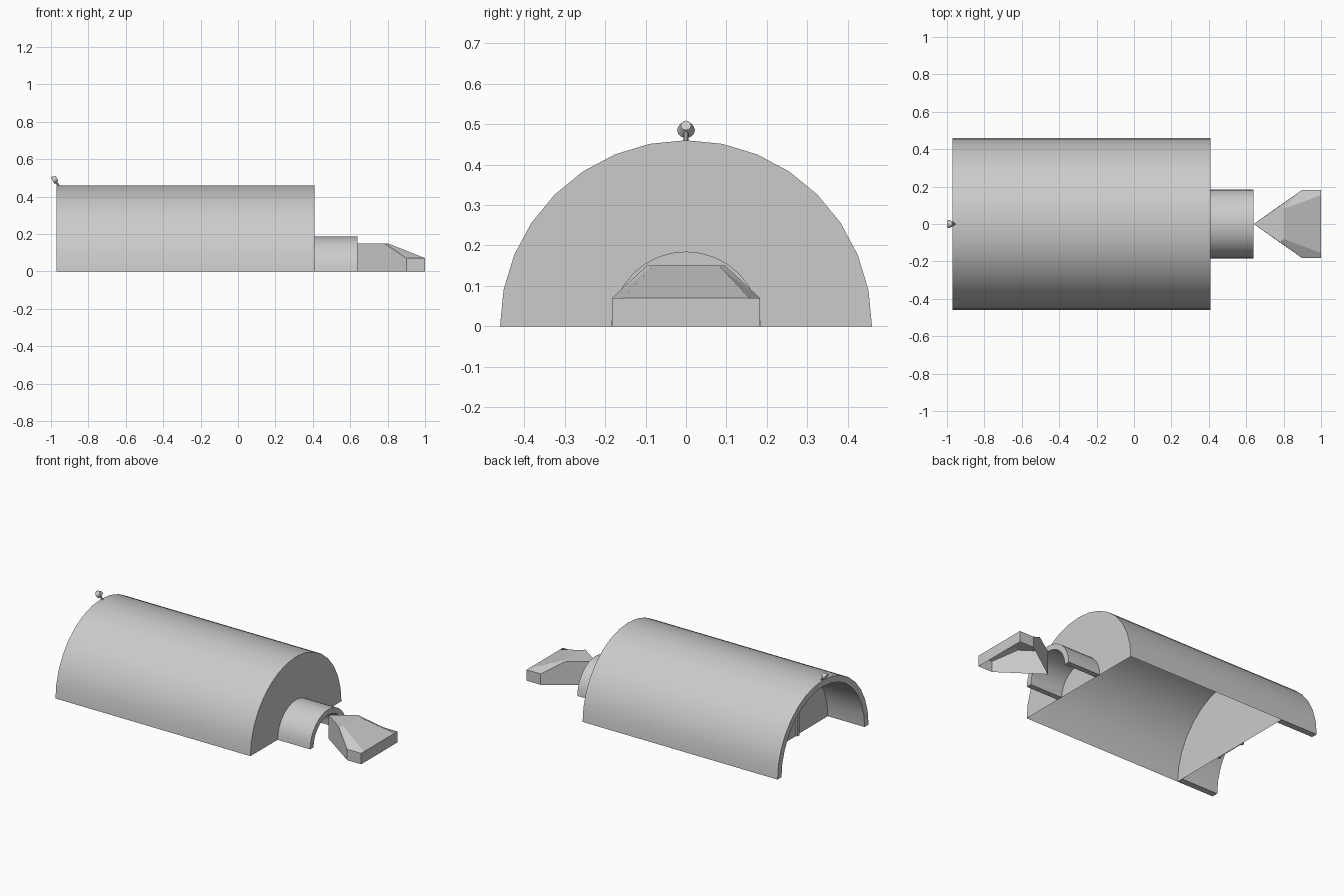
import bpy, bmesh, math
from mathutils import Vector

if "Cube" in bpy.data.objects:
    bpy.data.objects.remove(bpy.data.objects["Cube"])

grey = bpy.data.materials.new("light grey")
grey.diffuse_color = (0.6, 0.6, 0.6, 1)
grey.use_nodes = True
grey.node_tree.nodes["Principled BSDF"].inputs["Base Color"].default_value = grey.diffuse_color
SEG = 16


def finish(name, bm, smooth=False):
    mesh = bpy.data.meshes.new(name)
    bm.to_mesh(mesh)
    bm.free()
    mesh.materials.append(grey)
    ob = bpy.data.objects.new(name, mesh)
    bpy.context.collection.objects.link(ob)
    if smooth:
        bpy.context.view_layer.objects.active = ob
        ob.select_set(True)
        bpy.ops.object.shade_smooth_by_angle(angle=math.radians(30))
        ob.select_set(False)
    return ob


def arc(bm, x, r):
    return [bm.verts.new((x, r * math.cos(math.pi * i / SEG), r * math.sin(math.pi * i / SEG)))
            for i in range(SEG + 1)]


def bridge(bm, a, b):
    for i in range(len(a) - 1):
        bm.faces.new((a[i], a[i + 1], b[i + 1], b[i]))


def thick_arch(bm, x0, x1, r, t):
    """Half-round vault with wall thickness t."""
    a, b = arc(bm, x0, r), arc(bm, x1, r)
    c, d = arc(bm, x1, r - t), arc(bm, x0, r - t)
    for p, q in ((a, b), (b, c), (c, d), (d, a)):
        bridge(bm, p, q)
    for k in (0, SEG):
        bm.faces.new((a[k], b[k], c[k], d[k]))
    bmesh.ops.recalc_face_normals(bm, faces=bm.faces)


def box(name, lo, hi):
    bm = bmesh.new()
    bmesh.ops.create_cube(bm, size=1)
    for v in bm.verts:
        v.co = [(l + h) / 2 + c * (h - l) for l, h, c in zip(lo, hi, v.co)]
    return finish(name, bm)


# Main vault: closed at both ends, open underneath
bm = bmesh.new()
a, b = arc(bm, -0.71, 0.46), arc(bm, 0.41, 0.46)
bridge(bm, b, a)
bm.faces.new(a)
bm.faces.new(b)
bmesh.ops.recalc_face_normals(bm, faces=bm.faces)
finish("main_vault", bm, True)

# Porch overhang and rear tunnel
for name, x0, x1, r, t in (("porch_arch", -0.97, -0.71, 0.46, 0.04),
                           ("rear_tunnel", 0.41, 0.64, 0.185, 0.035)):
    bm = bmesh.new()
    thick_arch(bm, x0, x1, r, t)
    finish(name, bm, True)

# Door with frame on the recessed wall
box("door_panel", (-0.715, -0.09, 0), (-0.71, 0.09, 0.22))
for s in (-1, 1):
    y = sorted((s * 0.09, s * 0.11))
    box("door_jamb", (-0.725, y[0], 0), (-0.71, y[1], 0.24))
box("door_lintel", (-0.725, -0.09, 0.22), (-0.71, 0.09, 0.24))

# Wedge hood: triangular plan with a sloped mouth, open underneath
bm = bmesh.new()
apex0, apex1 = bm.verts.new((0.64, 0, 0)), bm.verts.new((0.64, 0, 0.15))
half = ((0.90, 0.183, 0), (1, 0.183, 0), (0.90, 0.183, 0.07), (1, 0.183, 0.07),
        (0.78, 0.097, 0.15), (0.80, 0.08, 0.15), (1, 0.155, 0.07))
L, R = ([bm.verts.new((x, s * y, z)) for x, y, z in half] for s in (1, -1))
for s in (L, R):
    bm.faces.new((apex0, s[0], s[2], s[4], apex1))
    bm.faces.new((s[0], s[1], s[3], s[2]))
    bm.faces.new((s[4], s[2], s[5]))
    bm.faces.new((s[2], s[3], s[6], s[5]))
bm.faces.new((apex1, L[4], L[5], R[5], R[4]))
bm.faces.new((L[5], L[6], R[6], R[5]))
bm.faces.new((L[1], L[3], L[6], R[6], R[3], R[1]))
bmesh.ops.recalc_face_normals(bm, faces=bm.faces)
finish("wedge_hood", bm)


# Spot lamp over the porch
def rod(name, p, q, r1, r2, n):
    p, q = Vector(p), Vector(q)
    bm = bmesh.new()
    bmesh.ops.create_cone(bm, cap_ends=True, segments=n, radius1=r1, radius2=r2, depth=(q - p).length)
    ob = finish(name, bm, True)
    ob.location = (p + q) / 2
    ob.rotation_euler = (q - p).to_track_quat('Z', 'Y').to_euler()


rod("lamp_head", (-0.991, 0, 0.485), (-0.968, 0, 0.497), 0.022, 0.013, 12)
rod("lamp_bracket", (-0.958, 0, 0.455), (-0.978, 0, 0.488), 0.006, 0.006, 8)
